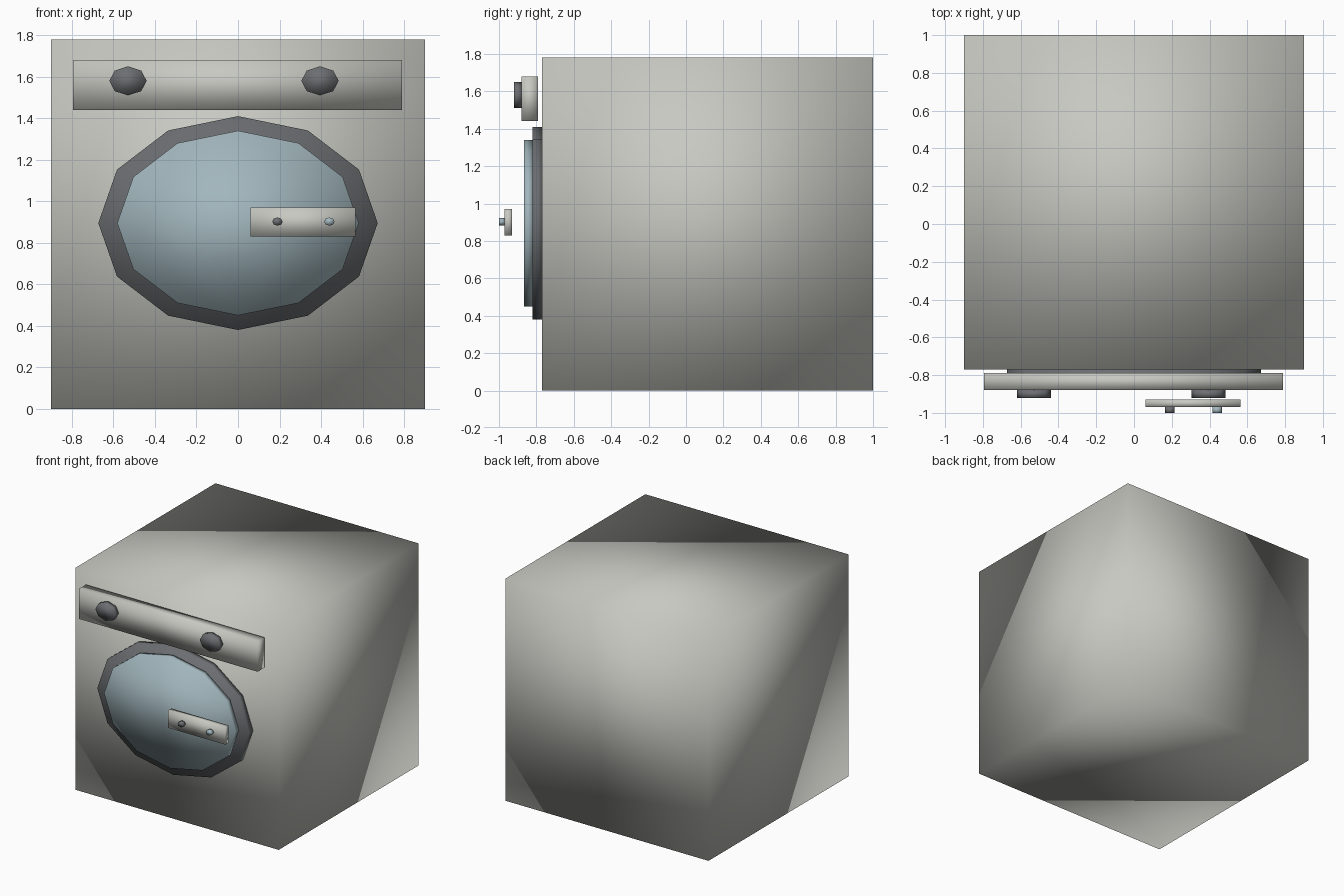
import bpy
import bmesh
from math import pi
from mathutils import Matrix, Vector

if "Cube" in bpy.data.objects:
    bpy.data.objects.remove(bpy.data.objects["Cube"], do_unlink=True)


def make_material(name, rgb):
    mat = bpy.data.materials.new(name)
    mat.use_nodes = True
    colour = (*rgb, 1)
    mat.diffuse_color = colour
    mat.node_tree.nodes["Principled BSDF"].inputs["Base Color"].default_value = colour
    return mat


casing = make_material("pale grey casing", (0.58, 0.58, 0.54))
dark = make_material("dark grey trim", (0.15, 0.155, 0.165))
glass = make_material("blue glass", (0.36, 0.47, 0.51))


def finish(bm, name, mat):
    # Edges are welded and soft throughout, including the boxes
    mesh = bpy.data.meshes.new(name)
    bmesh.ops.recalc_face_normals(bm, faces=bm.faces)
    for face in bm.faces:
        face.smooth = True
    bm.to_mesh(mesh)
    bm.free()
    mesh.materials.append(mat)
    obj = bpy.data.objects.new(name, mesh)
    bpy.context.collection.objects.link(obj)
    return obj


def box(name, low, high, mat):
    low, high = Vector(low), Vector(high)
    bm = bmesh.new()
    bmesh.ops.create_cube(bm, size=1)
    bmesh.ops.scale(bm, vec=high - low, verts=bm.verts)
    bmesh.ops.translate(bm, vec=(low + high) / 2, verts=bm.verts)
    return finish(bm, name, mat)


def disc(name, x, z, rx, rz, front, back, sides, mat):
    # Oval drum facing the front, with a corner at the top
    bm = bmesh.new()
    bmesh.ops.create_cone(bm, cap_ends=True, segments=sides,
                          radius1=1, radius2=1, depth=1)
    bmesh.ops.rotate(bm, matrix=Matrix.Rotation(pi / 2, 3, "X"), verts=bm.verts)
    bmesh.ops.scale(bm, vec=(rx, back - front, rz), verts=bm.verts)
    bmesh.ops.translate(bm, vec=(x, (front + back) / 2, z), verts=bm.verts)
    return finish(bm, name, mat)


# Cabinet and control panel
box("cabinet", (-0.9, -0.77, 0), (0.9, 1, 1.78), casing)
box("control_panel", (-0.795, -0.88, 1.44), (0.79, -0.79, 1.68), casing)

# Control dials
for name, x in (("right_dial", -0.53), ("left_dial", 0.395)):
    disc(name, x, 1.58, 0.09, 0.07, -0.92, -0.88, 8, dark)

# Round door
disc("door_ring", 0, 0.895, 0.673, 0.515, -0.82, -0.77, 12, dark)
disc("door_glass", 0, 0.895, 0.582, 0.445, -0.865, -0.82, 12, glass)

# Door handle with two studs
box("door_handle", (0.06, -0.97, 0.83), (0.565, -0.93, 0.97), casing)
for name, x, mat in (("dark_stud", 0.19, dark), ("blue_stud", 0.44, glass)):
    disc(name, x, 0.902, 0.025, 0.02, -1, -0.97, 8, mat)
